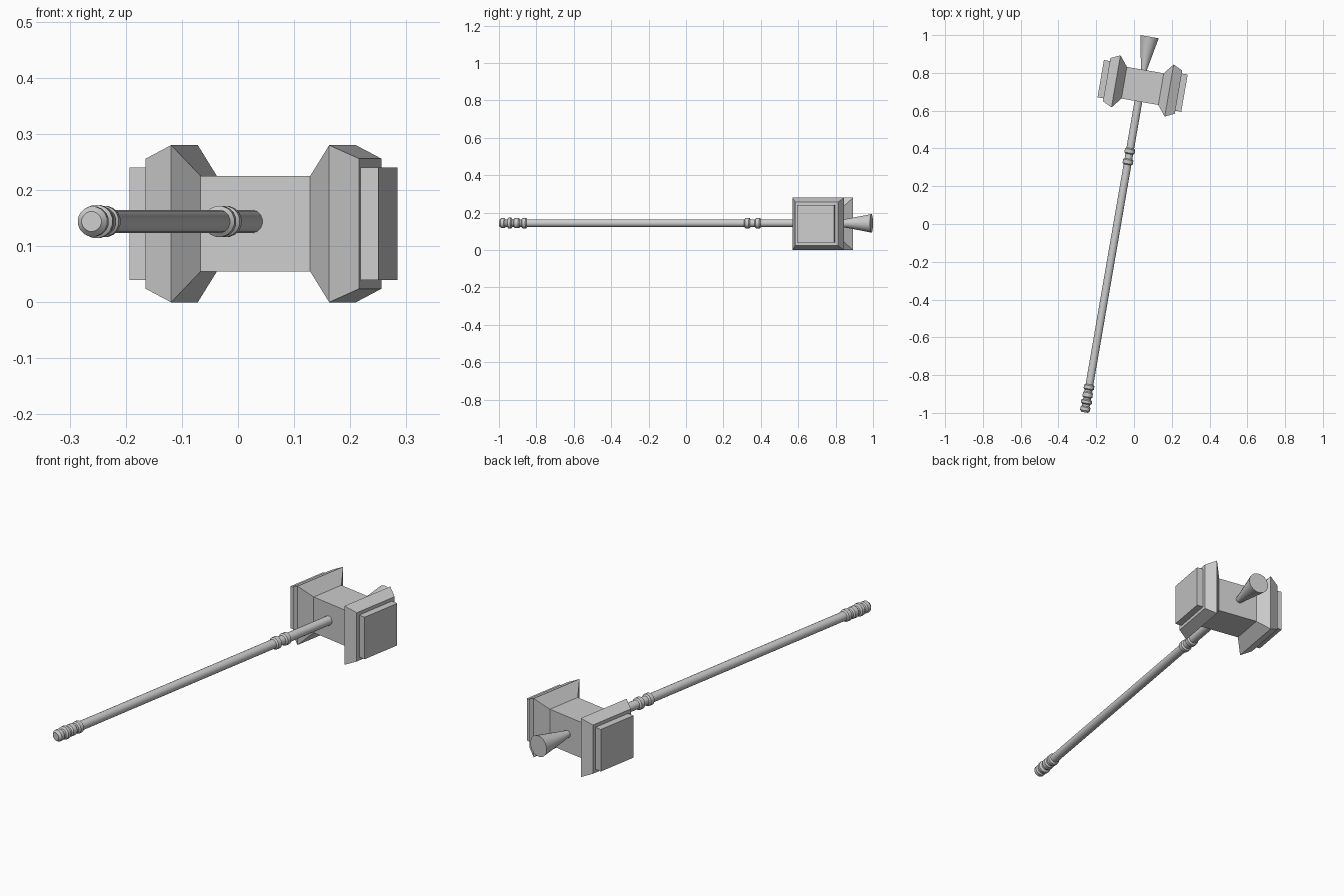
import bpy, bmesh, math
from mathutils import Matrix, Vector

if "Cube" in bpy.data.objects:
    bpy.data.objects.remove(bpy.data.objects["Cube"])

# Hammer frame: local x along the head, local y along the handle
FRAME = Matrix.Translation((0.0455, 0.731, 0.14)) @ Matrix.Rotation(math.radians(-9.8), 4, 'Z')


def loft(name, stations, sides, axis, offset=(0, 0, 0), smooth=False):
    """Capped tube through (position, radius) stations along local x or y.
    With four sides the radius is the half width of the square."""
    bm = bmesh.new()
    start = math.pi / sides
    scale = math.sqrt(2) if sides == 4 else 1
    rings = []
    for t, r in stations:
        ring = []
        for i in range(sides):
            a = start + 2 * math.pi * i / sides
            p, q = r * scale * math.cos(a), r * scale * math.sin(a)
            co = Vector((t, p, q)) if axis == 'X' else Vector((p, t, q))
            ring.append(bm.verts.new(co + Vector(offset)))
        rings.append(ring)
    for a, b in zip(rings, rings[1:]):
        for i in range(sides):
            j = (i + 1) % sides
            bm.faces.new((a[i], a[j], b[j], b[i]))
    bm.faces.new(rings[0])
    bm.faces.new(rings[-1])
    bmesh.ops.recalc_face_normals(bm, faces=bm.faces)
    bm.transform(FRAME)
    mesh = bpy.data.meshes.new(name)
    bm.to_mesh(mesh)
    bm.free()
    ob = bpy.data.objects.new(name, mesh)
    bpy.context.collection.objects.link(ob)
    if smooth:
        bpy.ops.object.select_all(action='DESELECT')
        ob.select_set(True)
        bpy.context.view_layer.objects.active = ob
        bpy.ops.object.shade_smooth_by_angle(angle=math.radians(30))
    return ob


# Head: square core, flared collars and stepped striking faces
half = [(0.099, 0.085), (0.143, 0.14), (0.193, 0.116), (0.193, 0.1), (0.225, 0.1)]
loft("hammer_head", [(-x, r) for x, r in reversed(half)] + half, 4, 'X')


# Handle: lathed shaft with raised grip rings
def band(y, width, r, base=0.021):
    e = 0.006
    return [(y, base), (y + e, r), (y + width - e, r), (y + width, base)]


shaft = [(-1.755, 0.018), (-1.745, 0.027), (-1.728, 0.027), (-1.722, 0.021)]
for y, w, r in [(-1.712, 0.026, 0.03), (-1.678, 0.034, 0.027), (-1.635, 0.03, 0.028),
                (-0.425, 0.032, 0.028), (-0.368, 0.032, 0.028)]:
    shaft += band(y, w, r)
shaft.append((-0.05, 0.021))
loft("handle", shaft, 16, 'Y', (-0.008, 0, 0.004), True)

# Flared spike behind the head
loft("rear_spike", [(0.05, 0.015), (0.09, 0.017), (0.263, 0.05)], 16, 'Y',
     (-0.008, 0, 0.003), True)
